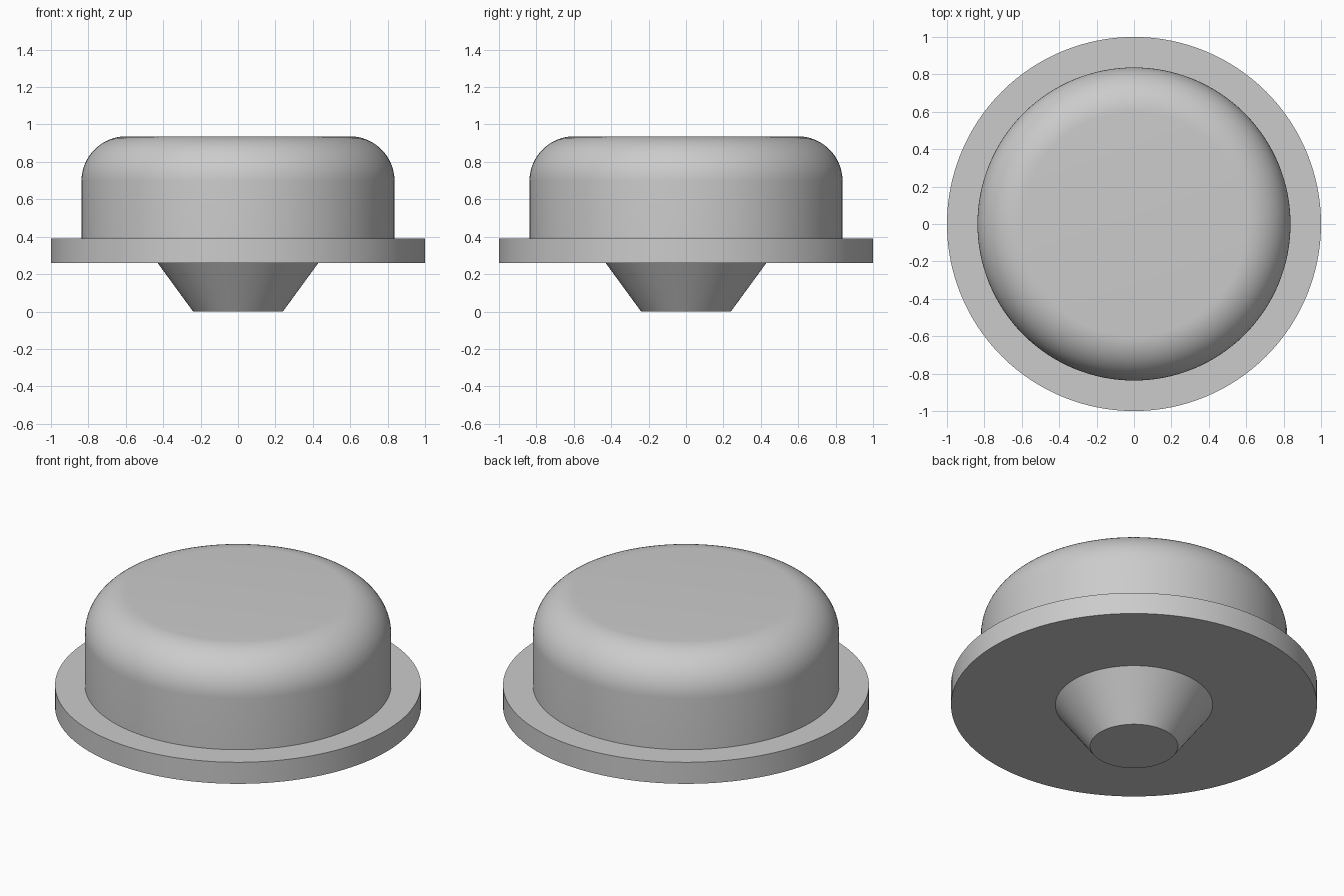
import bpy, bmesh, math

cube = bpy.data.objects.get("Cube")
if cube:
    bpy.data.objects.remove(cube, do_unlink=True)

SIDES = 128

grey = bpy.data.materials.new("plain_grey")
grey.use_nodes = True
colour = (0.6, 0.6, 0.6, 1.0)
grey.diffuse_color = colour
grey.node_tree.nodes["Principled BSDF"].inputs["Base Color"].default_value = colour


def lathe(name, profile):
    """Turn a (radius, height) profile, bottom to top, into a capped solid."""
    bm = bmesh.new()
    rings = []
    for r, z in profile:
        angles = [math.tau * i / SIDES for i in range(SIDES)]
        rings.append([bm.verts.new((r * math.cos(a), r * math.sin(a), z)) for a in angles])
    for low, high in zip(rings, rings[1:]):
        for i in range(SIDES):
            j = (i + 1) % SIDES
            bm.faces.new((low[i], low[j], high[j], high[i]))
    bm.faces.new(rings[0][::-1])
    bm.faces.new(rings[-1])
    mesh = bpy.data.meshes.new(name)
    bm.to_mesh(mesh)
    bm.free()
    mesh.materials.append(grey)
    obj = bpy.data.objects.new(name, mesh)
    bpy.context.collection.objects.link(obj)
    bpy.ops.object.select_all(action="DESELECT")
    obj.select_set(True)
    bpy.context.view_layer.objects.active = obj
    bpy.ops.object.shade_smooth_by_angle(angle=math.radians(30))
    return obj


# Tapered plug under the flange
lathe("tapered_plug", [(0.24, 0), (0.43, 0.26)])

# Wide flat flange
lathe("flange", [(1.0, 0.26), (1.0, 0.39)])

# Cap with a rounded upper edge
RADIUS, TOP, FILLET, STEPS = 0.837, 0.937, 0.24, 16
arc = [math.pi / 2 * i / STEPS for i in range(STEPS + 1)]
rounded = [(RADIUS - FILLET + FILLET * math.cos(a), TOP - FILLET + FILLET * math.sin(a)) for a in arc]
lathe("rounded_cap", [(RADIUS, 0.39)] + rounded)
